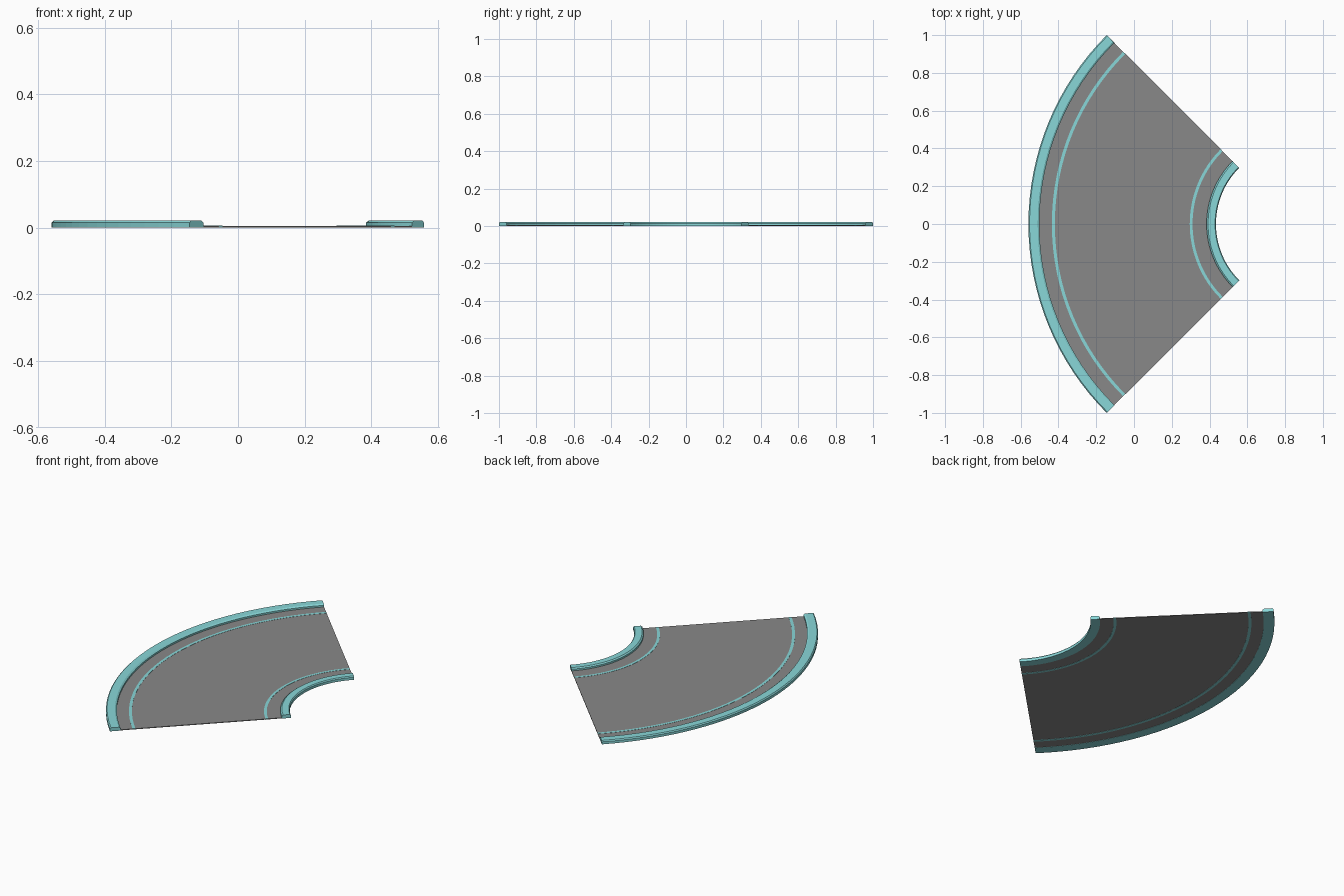
import bpy, bmesh, math

if "Cube" in bpy.data.objects:
    bpy.data.objects.remove(bpy.data.objects["Cube"])

CX = 0.855                      # centre of the bend
A0, A1 = math.radians(135), math.radians(225)
SEG = 32

teal = bpy.data.materials.new("teal")
teal.diffuse_color = (0.25, 0.68, 0.69, 1)
teal.use_nodes = True
teal.node_tree.nodes["Principled BSDF"].inputs["Base Color"].default_value = teal.diffuse_color
grey = bpy.data.materials.new("road_grey")
grey.diffuse_color = (0.25, 0.25, 0.25, 1)
grey.use_nodes = True
grey.node_tree.nodes["Principled BSDF"].inputs["Base Color"].default_value = grey.diffuse_color


def sweep(name, profile, mat):
    """Sweep a closed (radius, z) profile along the quarter bend."""
    bm = bmesh.new()
    rings = []
    for i in range(SEG + 1):
        a = A0 + (A1 - A0) * i / SEG
        rings.append([bm.verts.new((CX + r * math.cos(a), r * math.sin(a), z))
                      for r, z in profile])
    n = len(profile)
    for p, q in zip(rings, rings[1:]):
        for k in range(n):
            bm.faces.new((p[k], p[(k + 1) % n], q[(k + 1) % n], q[k]))
    bm.faces.new(rings[0])
    bm.faces.new(rings[-1][::-1])
    bmesh.ops.recalc_face_normals(bm, faces=bm.faces)
    me = bpy.data.meshes.new(name)
    bm.to_mesh(me)
    bm.free()
    me.materials.append(mat)
    ob = bpy.data.objects.new(name, me)
    bpy.context.collection.objects.link(ob)
    return ob


def strip(r0, r1, z0, z1):
    return [(r0, z0), (r1, z0), (r1, z1), (r0, z1)]


def kerb(r0, r1, c0, c1):
    # chamfered top corners, c0/c1 = chamfer width on the inner/outer side
    return [(r0, 0), (r1, 0), (r1, 0.015), (r1 - c1, 0.021),
            (r0 + c0, 0.021), (r0, 0.015)]


# raised kerbs
sweep("outer_kerb", kerb(1.356, 1.414, 0.009, 0.006), teal)
sweep("inner_kerb", kerb(0.421, 0.471, 0.005, 0.008), teal)

# road surface, split by the painted lines
edges = [0.471, 0.545, 0.56, 1.274, 1.29, 1.356]
for name, k in (("road_inner", 0), ("road_middle", 2), ("road_outer", 4)):
    sweep(name, strip(edges[k], edges[k + 1], 0.001, 0.005), grey)
for name, k in (("inner_line", 1), ("outer_line", 3)):
    sweep(name, strip(edges[k], edges[k + 1], 0.0, 0.006), teal)
